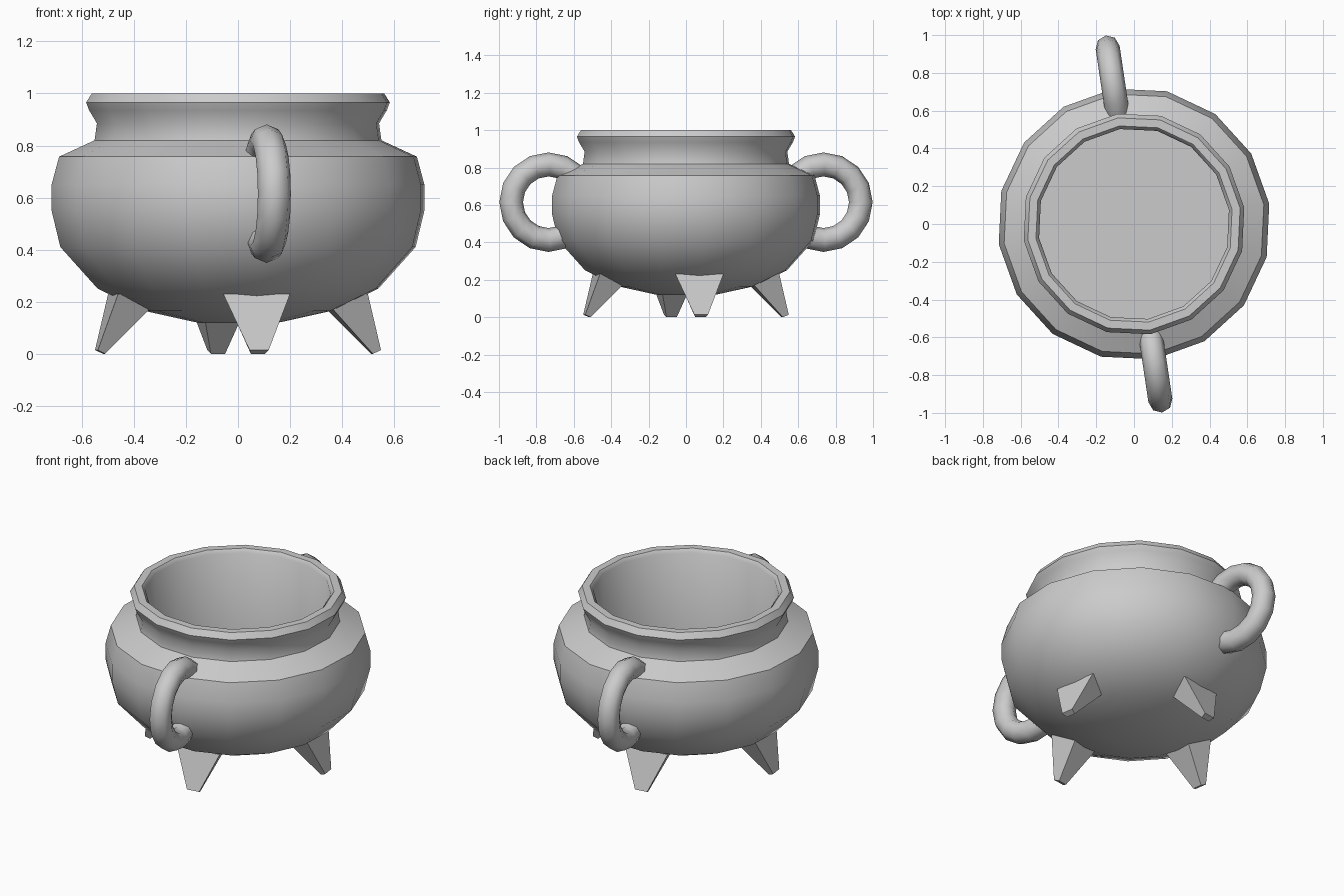
import bpy, bmesh
from math import sin, cos, pi, radians
from mathutils import Matrix, Vector

if "Cube" in bpy.data.objects:
    bpy.data.objects.remove(bpy.data.objects["Cube"])

TURN = radians(8.5)      # whole pot is turned slightly about z
SIDES = 16


def finish(name, bm, smooth=40):
    bmesh.ops.recalc_face_normals(bm, faces=bm.faces)
    me = bpy.data.meshes.new(name)
    bm.to_mesh(me)
    bm.free()
    ob = bpy.data.objects.new(name, me)
    bpy.context.collection.objects.link(ob)
    bpy.ops.object.select_all(action='DESELECT')
    ob.select_set(True)
    bpy.context.view_layer.objects.active = ob
    if smooth:
        bpy.ops.object.shade_smooth_by_angle(angle=radians(smooth))
    return ob


def skin(bm, rings):
    """Join successive vertex rings with quads and cap both ends."""
    rings = [[bm.verts.new(p) for p in r] for r in rings]
    n = len(rings[0])
    for a, b in zip(rings, rings[1:]):
        for i in range(n):
            j = (i + 1) % n
            bm.faces.new((a[i], a[j], b[j], b[i]))
    bm.faces.new(rings[0])
    bm.faces.new(rings[-1])


# Pot: lathed profile from outer bottom, over the rim, down to the inner floor
profile = [(0.15, 0.118), (0.365, 0.165), (0.545, 0.25), (0.69, 0.41),
           (0.724, 0.55), (0.724, 0.65), (0.695, 0.757), (0.557, 0.82),
           (0.548, 0.885), (0.578, 0.935), (0.59, 0.965), (0.568, 1.0),
           (0.525, 1.0), (0.508, 0.98), (0.508, 0.30)]
bm = bmesh.new()
skin(bm, [[(r * cos(TURN + 2 * pi * i / SIDES), r * sin(TURN + 2 * pi * i / SIDES), z)
           for i in range(SIDES)] for r, z in profile])
finish("pot_body", bm)


# Handles: open ring arcs whose ends sink into the pot wall
def handle(name, angle):
    bm = bmesh.new()
    R, t, cx, cz = 0.202, 0.064, 0.743, 0.615
    rings = []
    for k in range(13):
        a = radians(-135 + 270 * k / 12)
        out = Vector((cos(a), 0, sin(a)))
        c = Vector((cx, 0, cz)) + out * R
        rings.append([c + out * t * cos(2 * pi * i / 8) + Vector((0, t * sin(2 * pi * i / 8), 0))
                      for i in range(8)])
    skin(bm, rings)
    bm.transform(Matrix.Rotation(angle, 4, 'Z'))
    finish(name, bm, 50)


handle("front_handle", TURN - pi / 2)
handle("back_handle", TURN + pi / 2)


# Legs: splayed tapered wedges, wide face outward
def leg(name, angle):
    bm = bmesh.new()
    top = [(0.485, -0.13, 0.23), (0.485, 0.13, 0.23), (0.30, 0.10, 0.23), (0.30, -0.10, 0.23)]
    foot = [(0.55, -0.037, 0.014), (0.55, 0.037, 0.014), (0.52, 0.028, 0), (0.52, -0.028, 0)]
    skin(bm, [top, foot])
    bm.transform(Matrix.Rotation(angle, 4, 'Z'))
    finish(name, bm, 0)


for i, side in enumerate(("right", "back", "left", "front")):
    leg(side + "_leg", TURN + i * pi / 2)
